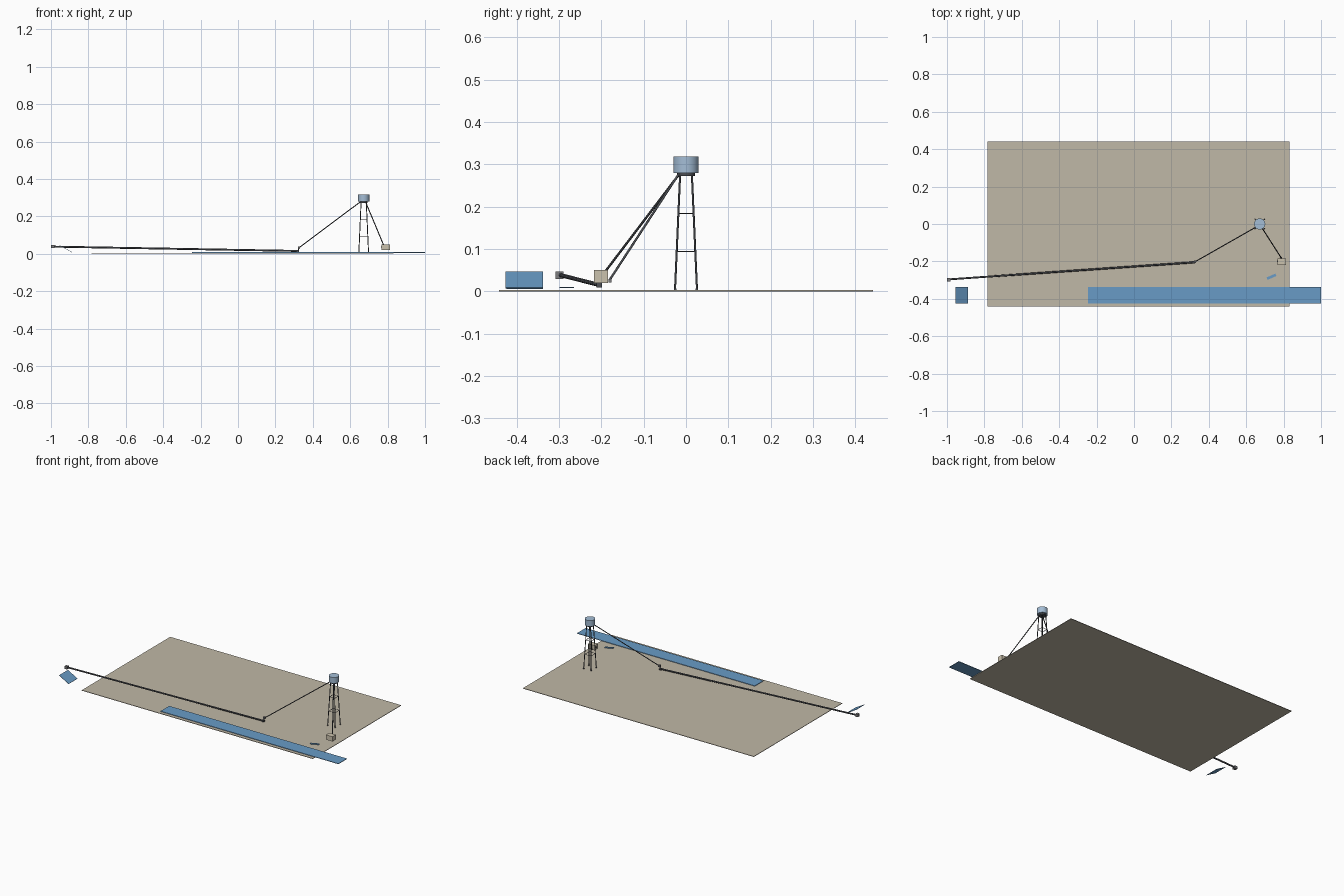
import bpy, math
from mathutils import Vector

if "Cube" in bpy.data.objects:
    bpy.data.objects.remove(bpy.data.objects["Cube"])


def material(name, rgb):
    m = bpy.data.materials.new(name)
    m.diffuse_color = (*rgb, 1)
    m.use_nodes = True
    m.node_tree.nodes["Principled BSDF"].inputs["Base Color"].default_value = m.diffuse_color
    return m


SAND = material("sand", (0.53, 0.48, 0.385))
CREAM = material("cream", (0.60, 0.54, 0.42))
WATER = material("water_blue", (0.14, 0.33, 0.565))
TANK = material("pale_steel_blue", (0.37, 0.51, 0.67))
STEEL = material("dark_steel", (0.07, 0.075, 0.085))
GREY = material("mid_grey", (0.20, 0.20, 0.21))


def box(name, center, size, mat, rot=(0, 0, 0)):
    bpy.ops.mesh.primitive_cube_add(size=1, location=center, rotation=rot)
    o = bpy.context.object
    o.name = name
    o.scale = size
    o.data.materials.append(mat)
    return o


def rod(name, a, b, radius, mat, sides=8):
    a, b = Vector(a), Vector(b)
    d = b - a
    bpy.ops.mesh.primitive_cylinder_add(vertices=sides, radius=radius, depth=d.length,
                                        location=(a + b) / 2)
    o = bpy.context.object
    o.name = name
    o.rotation_euler = d.to_track_quat('Z', 'Y').to_euler()
    o.data.materials.append(mat)
    bpy.ops.object.shade_smooth_by_angle(angle=math.radians(50))
    return o


# Ground slab and water channel
box("ground", (0.024, 0, 0.0015), (1.617, 0.884, 0.003), SAND)
box("channel", (0.3775, -0.381, 0.0065), (1.245, 0.086, 0.003), WATER)

# Sloping intake panel
dx, dz = 0.066, -0.038
box("intake_panel", (-0.921, -0.382, 0.027), (math.hypot(dx, dz), 0.088, 0.002), WATER,
    (0, math.atan2(-dz, dx), 0))

# Small pool beside the house
box("pool", (0.735, -0.282, 0.009), (0.052, 0.014, 0.003), WATER, (0, 0, math.radians(24)))

# Long supply pipe with end box and pump
box("intake_box", (-0.991, -0.299, 0.038), (0.018, 0.019, 0.017), GREY)
rod("supply_pipe", (-0.99, -0.296, 0.038), (0.32, -0.205, 0.015), 0.005, STEEL)
box("pump_base", (0.32, -0.205, 0.014), (0.014, 0.012, 0.010), STEEL)
box("pump", (0.326, -0.202, 0.034), (0.012, 0.012, 0.012), GREY)
rod("pump_riser", (0.323, -0.204, 0.014), (0.326, -0.202, 0.034), 0.003, STEEL)

# Water tower: tank, platform, splayed legs and braces
TX = 0.672
rod("tank", (TX, 0, 0.280), (TX, 0, 0.318), 0.030, TANK, 24)
rod("platform", (TX, 0, 0.272), (TX, 0, 0.280), 0.021, STEEL, 24)


def leg_point(sx, sy, z):
    r = 0.026 + (0.014 - 0.026) * (z - 0.003) / 0.271
    return (TX + sx * r, sy * r, z)


corners = [(1, 1), (-1, 1), (-1, -1), (1, -1)]
for i, c in enumerate(corners):
    n = corners[(i + 1) % 4]
    rod("tower_leg", leg_point(*c, 0.003), leg_point(*c, 0.274), 0.0024, STEEL)
    box("tower_foot", leg_point(*c, 0.005), (0.006, 0.006, 0.004), STEEL)
    for z in (0.094, 0.184):
        rod("tower_brace", leg_point(*c, z), leg_point(*n, z), 0.0014, STEEL, 6)

# Pipes rising to and falling from the tank
rod("rising_pipe", (0.326, -0.202, 0.032), (TX - 0.012, -0.012, 0.282), 0.0028, STEEL)
rod("falling_pipe", (TX + 0.008, -0.014, 0.282), (0.787, -0.181, 0.026), 0.0028, STEEL)

# House with pipe inlet and side vent
box("house", (0.791, -0.201, 0.035), (0.046, 0.034, 0.030), CREAM)
box("pipe_inlet", (0.787, -0.180, 0.024), (0.007, 0.007, 0.007), GREY)
box("side_vent", (0.766, -0.199, 0.036), (0.005, 0.007, 0.007), GREY)
